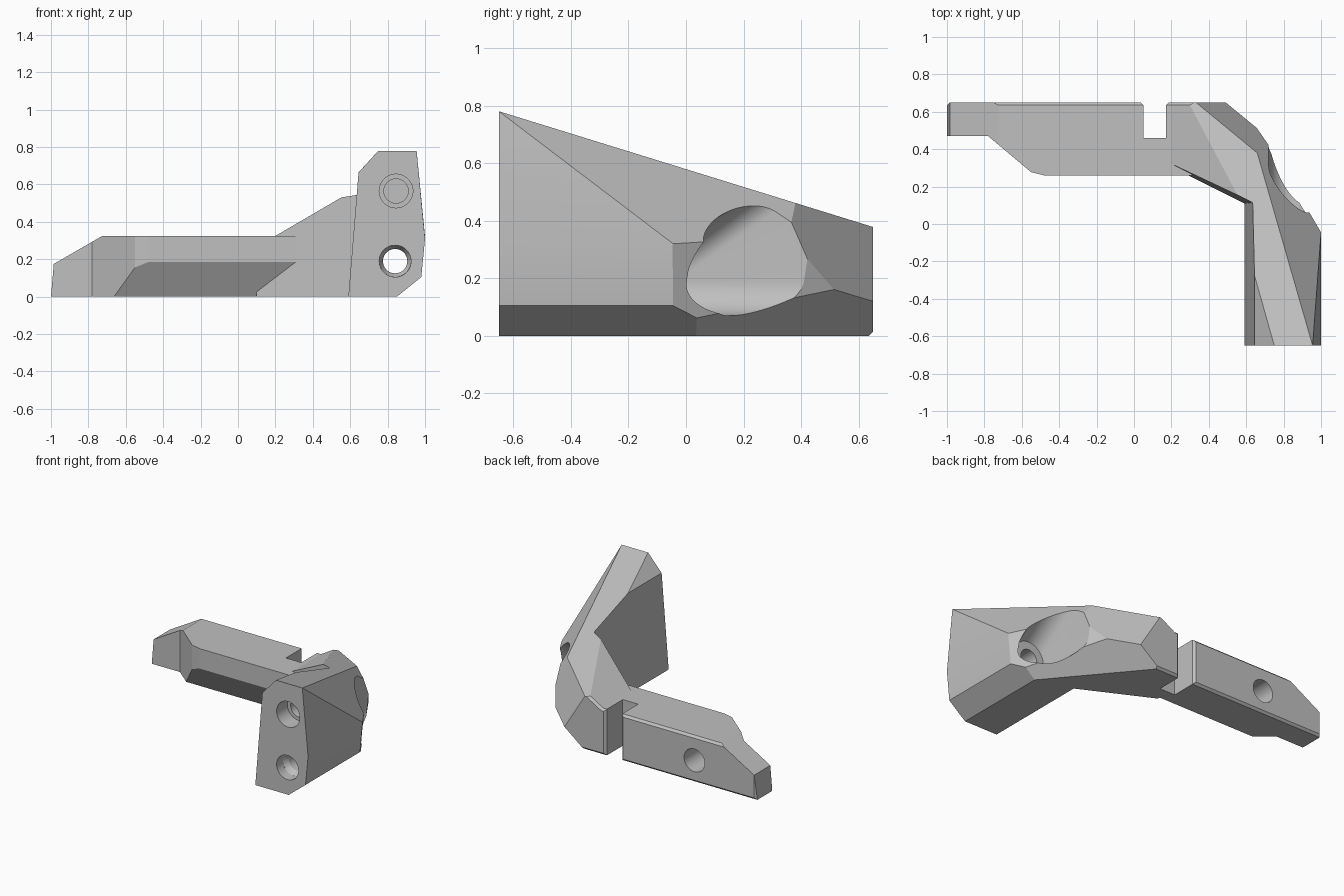
import bpy, bmesh
from math import cos, sin, pi
from mathutils import Vector

if "Cube" in bpy.data.objects:
    bpy.data.objects.remove(bpy.data.objects["Cube"])

grey = bpy.data.materials.new("mid_grey")
grey.use_nodes = True
grey.diffuse_color = (0.53, 0.53, 0.53, 1)
grey.node_tree.nodes["Principled BSDF"].inputs["Base Color"].default_value = (0.53, 0.53, 0.53, 1)


def hull(name, points):
    """Convex solid around a set of points."""
    bm = bmesh.new()
    for p in points:
        bm.verts.new(p)
    bmesh.ops.remove_doubles(bm, verts=bm.verts, dist=0.0001)
    bmesh.ops.convex_hull(bm, input=bm.verts)
    loose = [v for v in bm.verts if not v.link_faces]
    bmesh.ops.delete(bm, geom=loose, context='VERTS')
    bmesh.ops.dissolve_limit(bm, angle_limit=0.005, verts=bm.verts, edges=bm.edges)
    bmesh.ops.recalc_face_normals(bm, faces=bm.faces)
    mesh = bpy.data.meshes.new(name)
    bm.to_mesh(mesh)
    bm.free()
    mesh.materials.append(grey)
    ob = bpy.data.objects.new(name, mesh)
    bpy.context.collection.objects.link(ob)
    return ob


def box(lo, hi):
    return [(x, y, z) for x in (lo[0], hi[0]) for y in (lo[1], hi[1]) for z in (lo[2], hi[2])]


def block(name, lo, hi, inside, planes):
    """Box trimmed by planes (three points each), keeping the inside point."""
    bm = bmesh.new()
    for p in box(lo, hi):
        bm.verts.new(p)
    bmesh.ops.convex_hull(bm, input=bm.verts)
    for plane in planes:
        a, b, c = map(Vector, plane)
        n = (b - a).cross(c - a).normalized()
        if n.dot(Vector(inside) - a) > 0:
            n = -n
        bmesh.ops.bisect_plane(bm, geom=bm.verts[:] + bm.edges[:] + bm.faces[:],
                               plane_co=a, plane_no=n, clear_outer=True)
        pts = [v.co.copy() for v in bm.verts]
        bm.clear()
        for p in pts:
            bm.verts.new(p)
        bmesh.ops.remove_doubles(bm, verts=bm.verts, dist=0.0001)
        bmesh.ops.convex_hull(bm, input=bm.verts)
    pts = [v.co.copy() for v in bm.verts]
    bm.free()
    return hull(name, pts)


# Planes running parallel to one axis
def along_x(a, b):
    return (0, *a), (0, *b), (1, *a)


def along_y(a, b):
    return (a[0], 0, a[1]), (b[0], 0, b[1]), (a[0], 1, a[1])


def along_z(a, b):
    return (*a, 0), (*b, 0), (*a, 1)


def ring(x, z, r, y):
    return [(x + r * cos(i * pi / 24), y, z + r * sin(i * pi / 24)) for i in range(48)]


def bore(x, z, r1, y1, r2, y2):
    return hull("bore_cutter", ring(x, z, r1, y1) + ring(x, z, r2, y2))


def combine(target, other, operation):
    mod = target.modifiers.new(operation, 'BOOLEAN')
    mod.operation = operation
    mod.solver = 'EXACT'
    mod.object = other
    bpy.context.view_layer.objects.active = target
    bpy.ops.object.modifier_apply(modifier=mod.name)
    bpy.data.objects.remove(other)


# Shared trimming planes
front_top, side_mid = (0.955, -0.65, 0.78), (1, -0.045, 0.32)
ridge, ridge_end = (0.66, 0.38, 0.46), (0.33, 0.65, 0.38)
heel, heel_end = (0.62, 0.54, 0.15), (0.49, 0.65, 0.12)
outer = [
    along_x((-0.65, 0.78), (0.65, 0.378)),
    (front_top, (1, -0.65, 0.31), side_mid),
    along_y((1, 0.31), (0.98, 0.105)),
    along_y((0.98, 0.105), (0.85, 0)),
    (front_top, side_mid, ridge),
    (ridge, ridge_end, heel_end),
    (side_mid, (0.98, -0.045, 0.105), (0.73, 0.41, 0.3)),
    ((0.96, 0.01, 0.07), heel, heel_end),
]
inner_diagonal = ((0.32, 0.255, 0.2), (0.59, 0.11, 0), (0.645, 0.11, 0.55))
tip_slope = along_y((-0.985, 0.175), (-0.725, 0.325))
low_back = along_x((0.65, 0.015), (0.635, 0))
high_back = along_x((0.65, 0.31), (0.635, 0.325))

# Forward arm
bracket = block("angled_bracket", (0.5, -0.65, 0), (1.05, 0.2, 0.9), (0.8, -0.3, 0.3), outer + [
    along_y((0.59, 0), (0.645, 0.67)),
    ((0.65, -0.65, 0.67), (0.75, -0.65, 0.78), (0.645, -0.28, 0.665)),
])

# Corner between arm and bar
corner = block("corner", (0.1, 0.05, 0), (1.05, 0.65, 0.9), (0.6, 0.3, 0.2), outer + [
    inner_diagonal, low_back,
    along_y((0.2, 0.325), (0.56, 0.535)),
    ((0.2, 0.635, 0.325), (0.56, 0.635, 0.535), (0.2, 0.65, 0.308)),
])

# Bar and its narrow tip
bar = block("bar", (-0.78, 0.26, 0), (0.31, 0.65, 0.325), (-0.2, 0.5, 0.15), [
    low_back, high_back, tip_slope,
    along_x((0.26, 0.185), (0.372, 0)),
    along_z((-0.53, 0.26), (-0.78, 0.47)),
    along_z((-0.55, 0.277), (-0.48, 0.26)),
])
tip = block("tip", (-1, 0.47, 0), (-0.6, 0.65, 0.325), (-0.9, 0.55, 0.08), [
    low_back, high_back, tip_slope,
    along_y((-1, 0), (-0.985, 0.175)),
    along_z((-1, 0.635), (-0.985, 0.65)),
])
for part in (corner, bar, tip):
    combine(bracket, part, 'UNION')

# Slot in the back with a chamfered mouth
slot = hull("slot_cutter", box((0.05, 0.46, -0.1), (0.17, 0.8, 0.6)))
mouth = hull("mouth_cutter", [(x, y, z) for z in (-0.1, 0.6) for x, y in
                              ((0.05, 0.635), (0.17, 0.635), (0.205, 0.67), (0.015, 0.67))])

# Scooped pocket in the outer corner, flaring upward toward the back
scoop = hull("scoop_cutter", ring(0.84, 0.19, 0.12, -0.035) + ring(0.84, 0.19, 0.12, 0.8)
             + ring(0.84, 0.775, 0.12, 0.8))

cutters = [
    slot, mouth, scoop,
    bore(-0.52, 0.155, 0.08, 0.4, 0.08, 0.7),          # blind hole in the bar
    bore(0.845, 0.565, 0.09, -0.7, 0.09, -0.53),       # upper stepped hole
    bore(0.845, 0.565, 0.065, -0.6, 0.065, -0.3),
    bore(0.84, 0.19, 0.085, -0.7, 0.085, -0.58),       # lower through hole
    bore(0.84, 0.19, 0.085, -0.581, 0.06, -0.53),
    bore(0.84, 0.19, 0.065, -0.6, 0.065, 0.1),
]
for cutter in cutters:
    combine(bracket, cutter, 'DIFFERENCE')

# Merge flat areas and keep the edges crisp
bm = bmesh.new()
bm.from_mesh(bracket.data)
bmesh.ops.remove_doubles(bm, verts=bm.verts, dist=0.0002)
bmesh.ops.dissolve_limit(bm, angle_limit=0.01, verts=bm.verts, edges=bm.edges)
bm.to_mesh(bracket.data)
bm.free()
bpy.ops.object.select_all(action='DESELECT')
bracket.select_set(True)
bpy.context.view_layer.objects.active = bracket
bpy.ops.object.shade_smooth_by_angle(angle=0.2)
